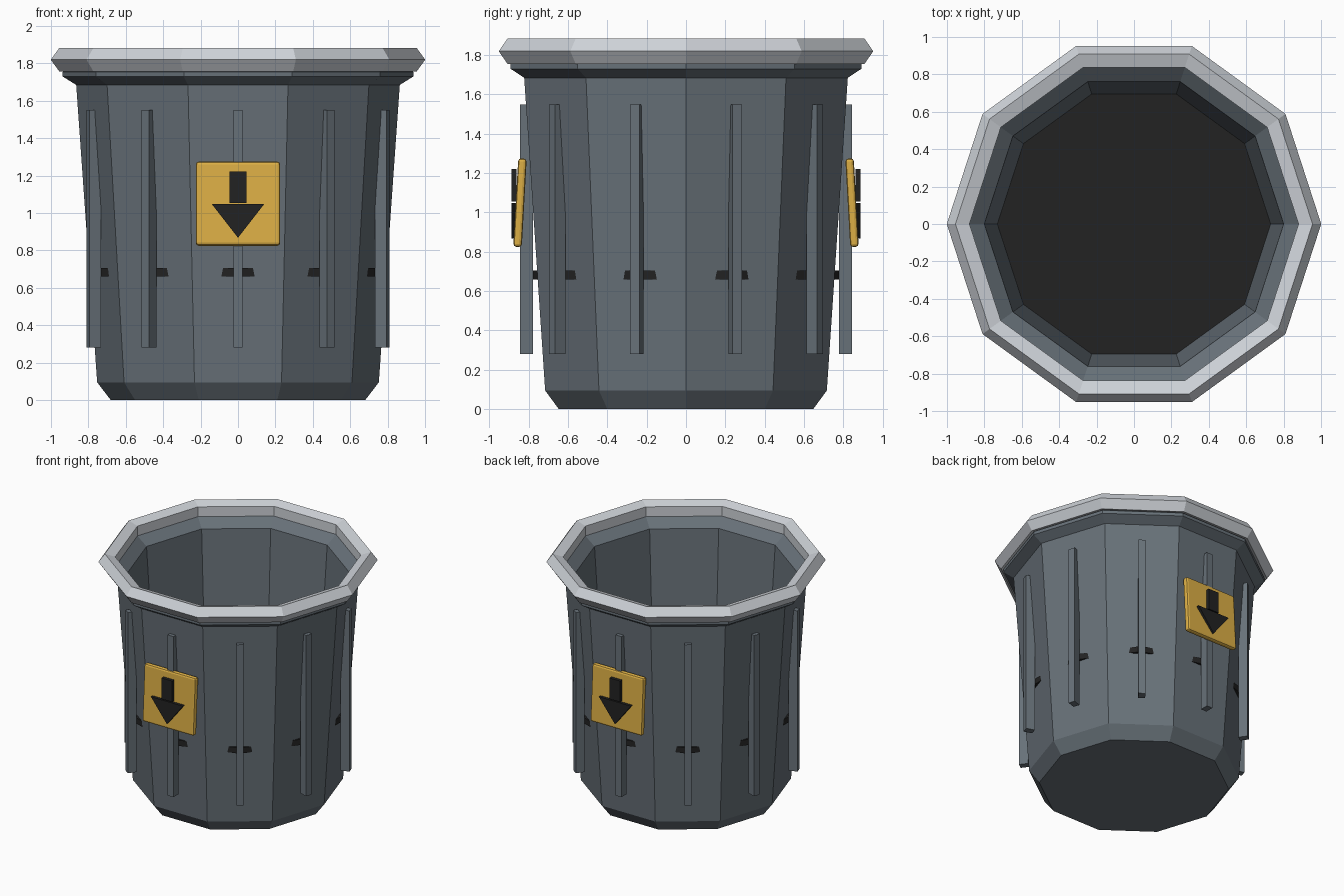
import bpy, bmesh, math
from mathutils import Matrix, Vector

if "Cube" in bpy.data.objects:
    bpy.data.objects.remove(bpy.data.objects["Cube"])

SIDES = 10
STEP = 2 * math.pi / SIDES


def material(name, rgb):
    mat = bpy.data.materials.new(name)
    mat.use_nodes = True
    color = (*rgb, 1)
    mat.diffuse_color = color
    mat.node_tree.nodes["Principled BSDF"].inputs["Base Color"].default_value = color
    return mat


steel = material("blue grey steel", (0.137, 0.165, 0.19))
light = material("light grey rim", (0.62, 0.65, 0.69))
yellow = material("warm yellow", (0.72, 0.43, 0.06))
black = material("near black", (0.016, 0.016, 0.016))


def finish(name, bm, mat):
    bmesh.ops.recalc_face_normals(bm, faces=bm.faces)
    mesh = bpy.data.meshes.new(name)
    bm.to_mesh(mesh)
    bm.free()
    mesh.materials.append(mat)
    obj = bpy.data.objects.new(name, mesh)
    bpy.context.collection.objects.link(obj)
    return obj


def lathe(name, profile, mat, closed=False, turn=0):
    """Revolve (radius, height) points into a ten-sided solid; open ends get caps."""
    bm = bmesh.new()
    rings = [[bm.verts.new((r * math.cos(i * STEP + turn), r * math.sin(i * STEP + turn), z))
              for i in range(SIDES)] for r, z in profile]
    pairs = list(zip(rings, rings[1:]))
    if closed:
        pairs.append((rings[-1], rings[0]))
    else:
        bm.faces.new(rings[0])
        bm.faces.new(rings[-1])
    for a, b in pairs:
        for i in range(SIDES):
            j = (i + 1) % SIDES
            bm.faces.new((a[i], a[j], b[j], b[i]))
    return finish(name, bm, mat)


def box(name, size, matrix, mat):
    bm = bmesh.new()
    bmesh.ops.create_cube(bm, size=1, matrix=matrix @ Matrix.Diagonal((*size, 1)))
    return finish(name, bm, mat)


# Tapered bin with chamfered foot, flared collar and hollow inside
lathe("bin_body", [(0.68, 0), (0.753, 0.095), (0.865, 1.685), (0.937, 1.73),
                   (0.937, 1.755), (0.89, 1.79), (0.80, 1.72), (0.692, 0.13),
                   (0.64, 0.06)], steel)

# Rim: five-sided ring around the top
lathe("rim", [(0.934 + 0.067 * math.cos(k * math.tau / 5),
               1.82 + 0.067 * math.sin(k * math.tau / 5)) for k in range(5)],
      light, closed=True)

# Dark inner floor whose corners poke through the wall
lathe("inner_floor", [(0.783, 0.66), (0.783, 0.705)], black, turn=STEP / 2)

# Vertical ribs, one per wall
for i in range(SIDES):
    spin = Matrix.Rotation((i + 0.5) * STEP, 4, "Z")
    box(f"rib_{i + 1}", (0.066, 0.05, 1.27),
        spin @ Matrix.Translation((0.81, 0, 0.915)), steel)

# Arrow signs on front and back
for side, angle in (("front", 0), ("back", math.pi)):
    spin = Matrix.Rotation(angle, 4, "Z")
    tilt = Matrix.Rotation(math.radians(-3.2), 4, "X")
    sign = box(f"{side}_sign", (0.45, 0.043, 0.45),
               spin @ Matrix.Translation((0, -0.844, 1.05)) @ tilt, yellow)
    bevel = sign.modifiers.new("soft_edges", "BEVEL")
    bevel.width = 0.015
    bevel.segments = 2

    box(f"{side}_arrow_shaft", (0.092, 0.026, 0.166),
        spin @ Matrix.Translation((0, -0.875, 1.138)), black)

    bm = bmesh.new()
    head = bm.faces.new([bm.verts.new((x, -0.888, z))
                         for x, z in ((-0.14, 1.048), (0.14, 1.048), (0, 0.868))])
    new = bmesh.ops.extrude_face_region(bm, geom=[head])["geom"]
    bmesh.ops.translate(bm, vec=Vector((0, 0.026, 0)),
                        verts=[v for v in new if isinstance(v, bmesh.types.BMVert)])
    bm.transform(spin)
    finish(f"{side}_arrow_head", bm, black)
